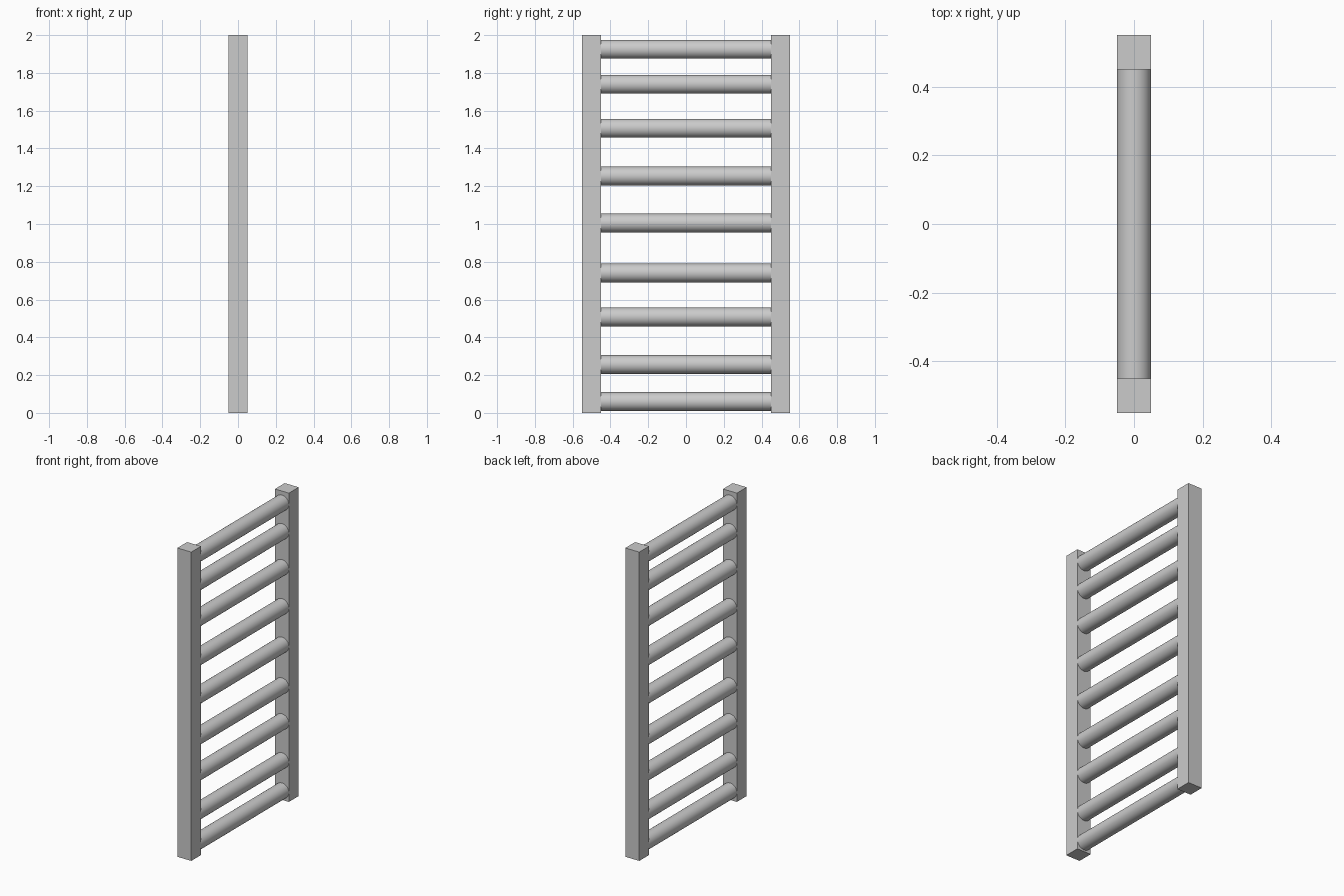
import bpy
from math import pi

if "Cube" in bpy.data.objects:
    bpy.data.objects.remove(bpy.data.objects["Cube"])

HEIGHT = 2.0
RAIL = 0.10        # square rail section
RAIL_Y = 0.50      # rail centre offset
RUNG_R = 0.0495
RUNG_LEN = 0.91    # ends sit just inside the rails
RUNG_Z = [0.06, 0.256, 0.508, 0.741, 1.005, 1.254, 1.507, 1.74, 1.925]


def apply_transform(obj):
    bpy.ops.object.transform_apply(location=False, rotation=True, scale=True)
    return obj


def add_rail(name, y):
    bpy.ops.mesh.primitive_cube_add(size=1, location=(0, y, HEIGHT / 2))
    obj = bpy.context.object
    obj.name = name
    obj.scale = (RAIL, RAIL, HEIGHT)
    return apply_transform(obj)


def add_rung(name, z):
    bpy.ops.mesh.primitive_cylinder_add(vertices=48, radius=RUNG_R, depth=RUNG_LEN,
                                        location=(0, 0, z), rotation=(pi / 2, 0, 0))
    obj = bpy.context.object
    obj.name = name
    apply_transform(obj)
    bpy.ops.object.shade_smooth_by_angle()
    return obj


# Two square side rails
add_rail("front_rail", -RAIL_Y)
add_rail("back_rail", RAIL_Y)

# Round rungs, slightly unevenly spaced
for i, z in enumerate(RUNG_Z, 1):
    add_rung(f"rung_{i}", z)
